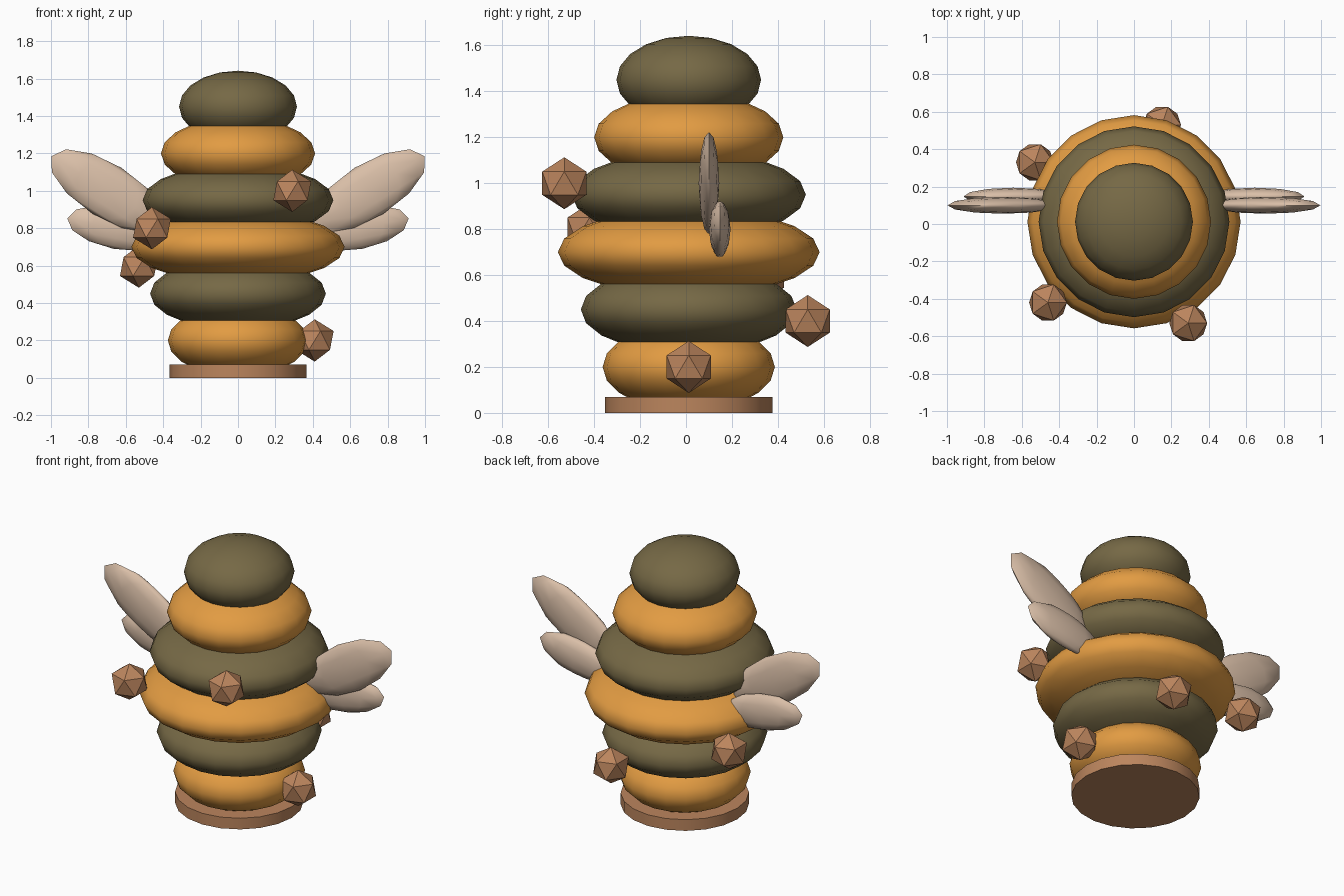
import bpy
from math import radians
from mathutils import Matrix

cube = bpy.data.objects.get("Cube")
if cube:
    bpy.data.objects.remove(cube, do_unlink=True)


def material(name, rgb):
    mat = bpy.data.materials.new(name)
    mat.use_nodes = True
    colour = (*rgb, 1.0)
    mat.diffuse_color = colour
    bsdf = next(n for n in mat.node_tree.nodes if n.type == "BSDF_PRINCIPLED")
    bsdf.inputs["Base Color"].default_value = colour
    return mat


HONEY = material("honey orange", (0.76, 0.33, 0.055))
OLIVE = material("dark olive", (0.18, 0.14, 0.06))
TAN = material("clay brown", (0.50, 0.235, 0.11))
WING = material("pale wing", (0.70, 0.52, 0.39))


def finish(name, mat, smooth=True):
    obj = bpy.context.object
    obj.name = name
    obj.data.materials.append(mat)
    if smooth:
        bpy.ops.object.shade_smooth_by_angle(angle=radians(60))
    return obj


def ellipsoid(name, mat, centre, size, segments, rings, tilt=0.0):
    bpy.ops.mesh.primitive_uv_sphere_add(segments=segments, ring_count=rings, radius=1)
    obj = bpy.context.object
    obj.data.transform(Matrix.Rotation(-tilt, 4, "Y") @ Matrix.Diagonal((*size, 1)))
    obj.location = centre
    return finish(name, mat)


AXIS_Y = 0.012

# Base plinth
bpy.ops.mesh.primitive_cylinder_add(vertices=20, radius=0.365, depth=0.07,
                                    location=(0, AXIS_Y, 0.035))
finish("base", TAN)

# Stacked rounded layers, alternating colours
for i, radius in enumerate((0.375, 0.47, 0.57, 0.51, 0.412, 0.315)):
    ellipsoid(f"hive_layer_{i + 1}", OLIVE if i % 2 else HONEY,
              (0, AXIS_Y, 0.2 + 0.25 * i), (radius, radius, 0.192), 20, 10)

# Two pairs of wings, mirrored left and right
for label, side in (("left", 1), ("right", -1)):
    ellipsoid(f"upper_wing_{label}", WING, (0.70 * side, 0.10, 1.0),
              (0.35, 0.045, 0.145), 12, 6, radians(32) * side)
    ellipsoid(f"lower_wing_{label}", WING, (0.645 * side, 0.147, 0.80),
              (0.272, 0.047, 0.112), 12, 6, radians(11) * side)

# Faceted nuggets around the hive
for i, spot in enumerate(((0.29, -0.53, 1.0), (-0.46, -0.42, 0.80), (-0.53, 0.33, 0.595),
                          (0.15, 0.53, 0.40), (0.41, AXIS_Y, 0.20))):
    bpy.ops.mesh.primitive_ico_sphere_add(subdivisions=1, radius=0.113, location=spot)
    finish(f"nugget_{i + 1}", TAN, smooth=False)
